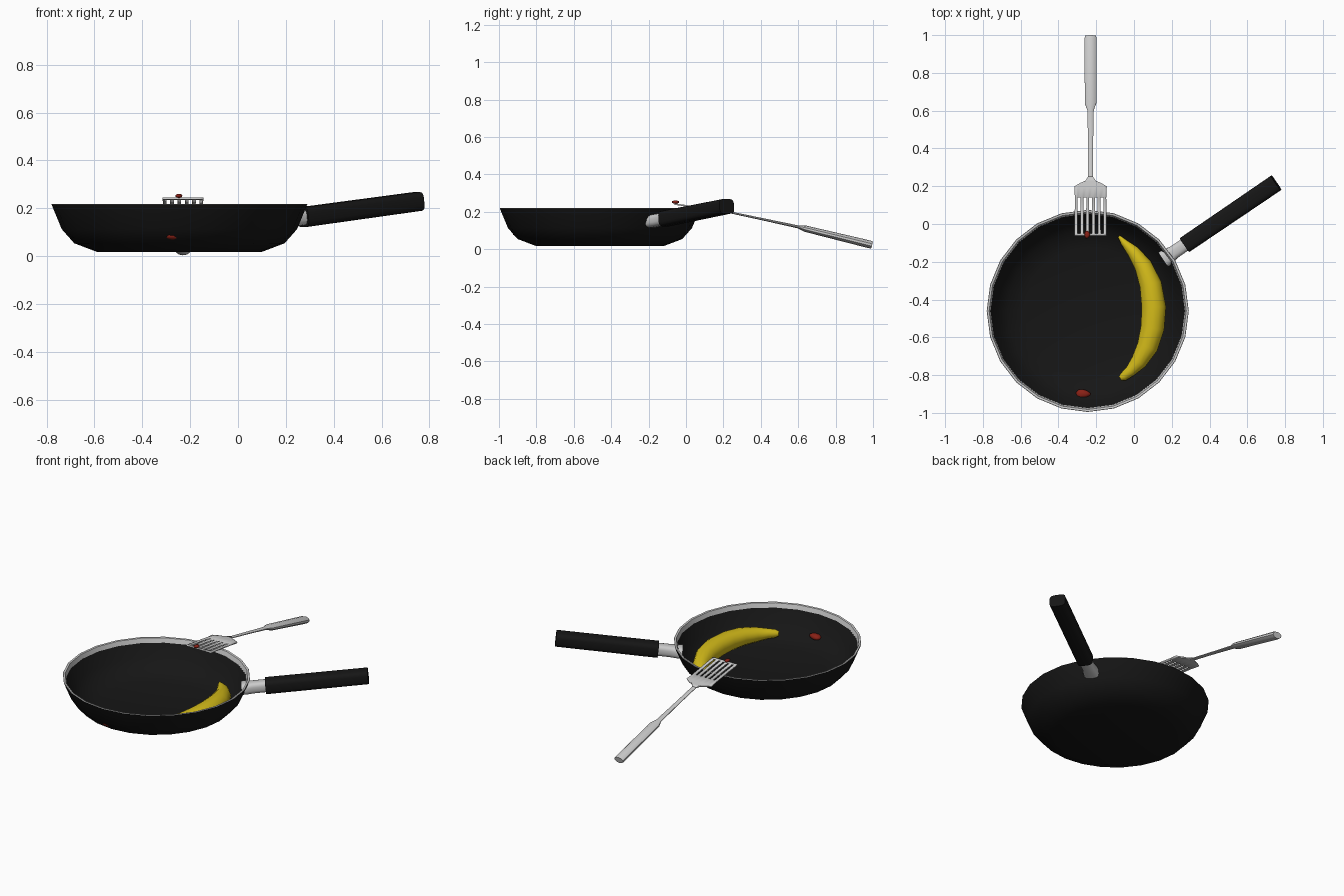
import bpy, bmesh, math
from mathutils import Vector

if "Cube" in bpy.data.objects:
    bpy.data.objects.remove(bpy.data.objects["Cube"])

CX, CY = -0.245, -0.46          # pan centre
A = math.radians(34.2)          # grip direction in plan


def material(name, rgb):
    m = bpy.data.materials.new(name)
    m.diffuse_color = (*rgb, 1)
    m.use_nodes = True
    m.node_tree.nodes["Principled BSDF"].inputs["Base Color"].default_value = m.diffuse_color
    return m


BLACK = material("black", (0.008, 0.008, 0.008))
YELLOW = material("yellow", (0.66, 0.50, 0.01))
RED = material("red", (0.25, 0.015, 0.008))


def finish(name, bm, mat=None, angle=35):
    bmesh.ops.recalc_face_normals(bm, faces=bm.faces[:])
    me = bpy.data.meshes.new(name)
    bm.to_mesh(me)
    bm.free()
    ob = bpy.data.objects.new(name, me)
    bpy.context.collection.objects.link(ob)
    if mat:
        me.materials.append(mat)
    bpy.ops.object.select_all(action='DESELECT')
    ob.select_set(True)
    bpy.context.view_layer.objects.active = ob
    bpy.ops.object.shade_smooth_by_angle(angle=math.radians(angle))
    return ob


def lathe(name, profile, mat=None, sides=24, angle=35):
    bm = bmesh.new()
    vs = [bm.verts.new((CX + r, CY, z)) for r, z in profile]
    es = [bm.edges.new(p) for p in zip(vs, vs[1:])]
    bmesh.ops.spin(bm, geom=vs + es, cent=(CX, CY, 0), axis=(0, 0, 1),
                   angle=2 * math.pi, steps=sides)
    bmesh.ops.remove_doubles(bm, verts=bm.verts[:], dist=1e-5)
    return finish(name, bm, mat, angle)


def loft(name, sections, mat=None, sides=12, power=2, angle=35):
    """Sections are (centre, half width, half height) along a path."""
    bm = bmesh.new()
    pts = [Vector(s[0]) for s in sections]
    rings = []
    for i, (c, w, h) in enumerate(sections):
        t = (pts[min(i + 1, len(pts) - 1)] - pts[max(i - 1, 0)]).normalized()
        side = t.cross(Vector((0, 0, 1))).normalized()
        up = side.cross(t)
        ring = []
        for k in range(sides):
            a = 2 * math.pi * (k + 0.5) / sides
            cx, sy = math.cos(a), math.sin(a)
            u = math.copysign(abs(cx) ** (2 / power), cx) * w
            v = math.copysign(abs(sy) ** (2 / power), sy) * h
            ring.append(bm.verts.new(pts[i] + side * u + up * v))
        rings.append(ring)
    for r0, r1 in zip(rings, rings[1:]):
        for k in range(sides):
            n = (k + 1) % sides
            bm.faces.new((r0[k], r0[n], r1[n], r1[k]))
    bm.faces.new(rings[0])
    bm.faces.new(rings[-1])
    return finish(name, bm, mat, angle)


# Pan body: outer wall, then inner wall
lathe("pan_body", [(0.522, 0.196), (0.478, 0.115), (0.425, 0.062), (0.335, 0.034), (0, 0.032),
                   (0, 0.017), (0.345, 0.018), (0.44, 0.054), (0.492, 0.113),
                   (0.535, 0.217)], BLACK, angle=50)
# Bare metal lip
lathe("pan_rim", [(0.535, 0.217), (0.533, 0.219), (0.522, 0.217), (0.514, 0.19)])


# Pan handle, running radially out from the pan
def radial(r, z):
    return (CX + r * math.cos(A), CY + r * math.sin(A), z)


loft("handle_bracket", [(radial(0.485, 0.148), 0.046, 0.034), (radial(0.515, 0.151), 0.044, 0.034),
                        (radial(0.55, 0.155), 0.036, 0.034), (radial(0.63, 0.164), 0.035, 0.034)],
     sides=16, power=3)
loft("handle_grip", [(radial(0.622, 0.163), 0.045, 0.042), (radial(1.206, 0.229), 0.047, 0.040)],
     BLACK, sides=16, power=4)

# Banana
loft("banana", [((-0.080, -0.065, 0.070), 0.007, 0.007), ((-0.055, -0.095, 0.072), 0.018, 0.018),
                ((-0.005, -0.145, 0.076), 0.034, 0.034), ((0.048, -0.22, 0.083), 0.048, 0.046),
                ((0.088, -0.32, 0.09), 0.060, 0.055), ((0.105, -0.44, 0.092), 0.066, 0.058),
                ((0.098, -0.55, 0.092), 0.064, 0.057), ((0.071, -0.65, 0.09), 0.057, 0.052),
                ((0.025, -0.73, 0.086), 0.044, 0.043), ((-0.02, -0.78, 0.084), 0.030, 0.030),
                ((-0.055, -0.808, 0.083), 0.024, 0.024), ((-0.073, -0.818, 0.083), 0.014, 0.014)],
     YELLOW, sides=14, angle=60)

# Spatula handle and neck
SX = -0.23
loft("spatula_handle", [((SX, 0.225, 0.199), 0.014, 0.005), ((SX, 0.40, 0.162), 0.014, 0.006),
                        ((SX, 0.60, 0.119), 0.017, 0.008), ((SX, 0.64, 0.109), 0.032, 0.017),
                        ((SX, 0.98, 0.026), 0.033, 0.021), ((SX, 0.995, 0.022), 0.031, 0.019)],
     sides=10)

# Spatula blade: grid with alternate cells left open as slots
bm = bmesh.new()
cols = [k / 11 * 2 - 1 for k in range(12)]
rows = [(-0.062, 0.085), (-0.05, 0.085), (0.14, 0.083), (0.198, 0.086),
        (0.217, 0.055), (0.228, 0.028), (0.25, 0.013)]
grid = [[bm.verts.new((SX + c * w, y, 0.198 + (0.245 - y) * 0.14)) for c in cols]
        for y, w in rows]
for j in range(len(rows) - 1):
    for k in range(11):
        if not (j == 1 and k % 2):
            bm.faces.new((grid[j][k], grid[j][k + 1], grid[j + 1][k + 1], grid[j + 1][k]))
blade = finish("spatula_blade", bm)
mod = blade.modifiers.new("thickness", 'SOLIDIFY')
mod.thickness = 0.008
mod.offset = 0

# Red food scraps
for name, loc, size in (("scrap_on_blade", (-0.247, -0.056, 0.252), (0.015, 0.02, 0.009)),
                        ("scrap_in_pan", (-0.268, -0.90, 0.085), (0.040, 0.025, 0.018))):
    bm = bmesh.new()
    bmesh.ops.create_icosphere(bm, subdivisions=2, radius=1)
    for v in bm.verts:
        taper = 1 - 0.4 * v.co.x
        v.co = Vector((v.co.x * size[0], v.co.y * size[1] * taper, v.co.z * size[2])) + Vector(loc)
    finish(name, bm, RED, 50)
